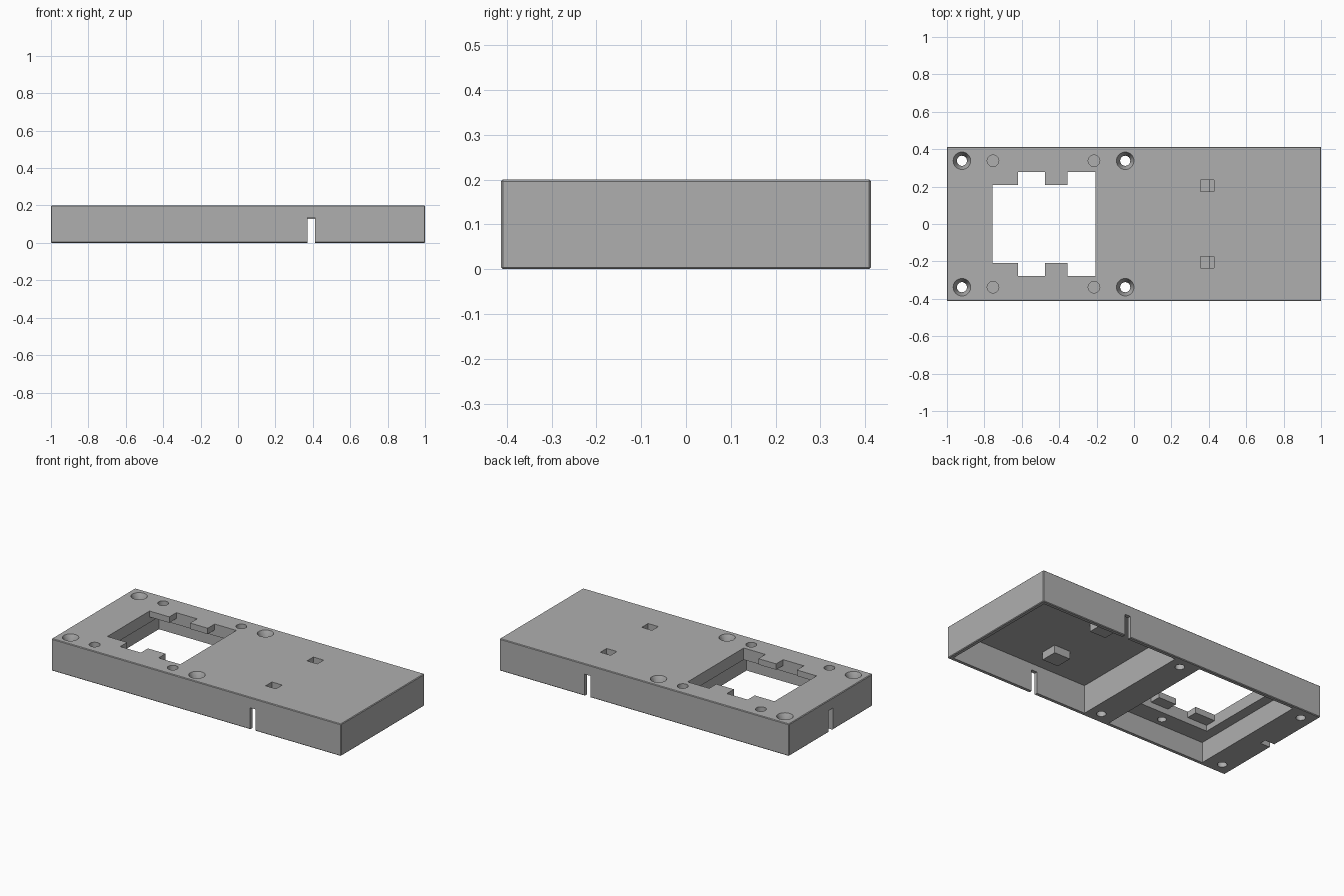
import bpy
import bmesh
from mathutils import Matrix

if "Cube" in bpy.data.objects:
    bpy.data.objects.remove(bpy.data.objects["Cube"], do_unlink=True)

grey = bpy.data.materials.new("plain grey")
grey.use_nodes = True
grey.diffuse_color = (0.43, 0.43, 0.43, 1)
grey.node_tree.nodes["Principled BSDF"].inputs["Base Color"].default_value = grey.diffuse_color

HALF_Y = 0.413
WALL_Y = 0.39
HEIGHT = 0.2


def make(name, bm):
    mesh = bpy.data.meshes.new(name)
    bm.to_mesh(mesh)
    bm.free()
    mesh.materials.append(grey)
    obj = bpy.data.objects.new(name, mesh)
    bpy.context.scene.collection.objects.link(obj)
    return obj


def box(name, x0, x1, y0, y1, z0, z1, bevel=0):
    bm = bmesh.new()
    bmesh.ops.create_cube(bm, size=1)
    bmesh.ops.scale(bm, vec=(x1 - x0, y1 - y0, z1 - z0), verts=bm.verts)
    bmesh.ops.translate(bm, vec=((x0 + x1) / 2, (y0 + y1) / 2, (z0 + z1) / 2), verts=bm.verts)
    if bevel:
        bmesh.ops.bevel(bm, geom=bm.edges[:], offset=bevel, segments=1, affect='EDGES')
    return make(name, bm)


def cone(name, x, y, z0, z1, r0, r1):
    bm = bmesh.new()
    bmesh.ops.create_cone(bm, cap_ends=True, segments=32, radius1=r0, radius2=r1,
                          depth=z1 - z0, matrix=Matrix.Translation((x, y, (z0 + z1) / 2)))
    return make(name, bm)


# Outer block with a fine chamfer
plate = box("base_plate", -1, 1, -HALF_Y, HALF_Y, 0, HEIGHT, bevel=0.004)


def combine(tool, operation='DIFFERENCE'):
    mod = plate.modifiers.new("combine", 'BOOLEAN')
    mod.operation = operation
    mod.solver = 'EXACT'
    mod.object = tool
    bpy.context.view_layer.objects.active = plate
    bpy.ops.object.modifier_apply(modifier=mod.name)
    bpy.data.objects.remove(tool, do_unlink=True)


# Two compartments open at the bottom
combine(box("large_cavity", 0.03, 0.977, -WALL_Y, WALL_Y, -0.1, 0.175))
combine(box("small_cavity", -0.82, -0.145, -WALL_Y, WALL_Y, -0.1, 0.127))

# Window with two flush tabs on each long side
combine(box("window_recess", -0.757, -0.205, -0.277, 0.277, 0.1, 0.163))
combine(box("window", -0.757, -0.205, -0.208, 0.208, 0.1, 0.3))
for x0, x1 in ((-0.62, -0.477), (-0.355, -0.205)):
    combine(box("window_notch", x0, x1, -0.277, 0.277, 0.1, 0.3))

for side in (-1, 1):
    y = side * 0.338
    # Countersunk screw holes
    for x in (-0.92, -0.047):
        combine(cone("screw_hole", x, y, -0.1, 0.3, 0.027, 0.027))
        combine(cone("countersink", x, y, 0.15, 0.2005, 0.026, 0.047))
    # Blind round sockets on the top
    for x in (-0.754, -0.214):
        combine(cone("top_socket", x, y, 0.15, 0.25, 0.031, 0.031))
    # Blind round socket underneath
    combine(cone("under_socket", -0.485, y, 0.1, 0.165, 0.025, 0.025))
    # Hanging boss with a stepped pocket in the top
    y = side * 0.204
    combine(box("boss", 0.335, 0.445, y - 0.052, y + 0.052, 0.127, 0.19), 'UNION')
    combine(box("pocket", 0.356, 0.427, y - 0.031, y + 0.031, 0.165, 0.3))
    combine(box("pocket_step", 0.356, 0.4, y - 0.031, y + 0.031, 0.147, 0.25))

# Cable slots in the long walls and in one end
for y in (-HALF_Y, HALF_Y):
    combine(box("side_slot", 0.372, 0.411, y - 0.028, y + 0.028, -0.1, 0.135))
combine(box("end_slot", -1.1, -0.93, -0.02, 0.02, -0.1, 0.135))

# Smooth the round holes and keep the edges sharp
bpy.ops.object.select_all(action='DESELECT')
plate.select_set(True)
bpy.context.view_layer.objects.active = plate
bpy.ops.object.shade_smooth_by_angle(angle=0.5)
